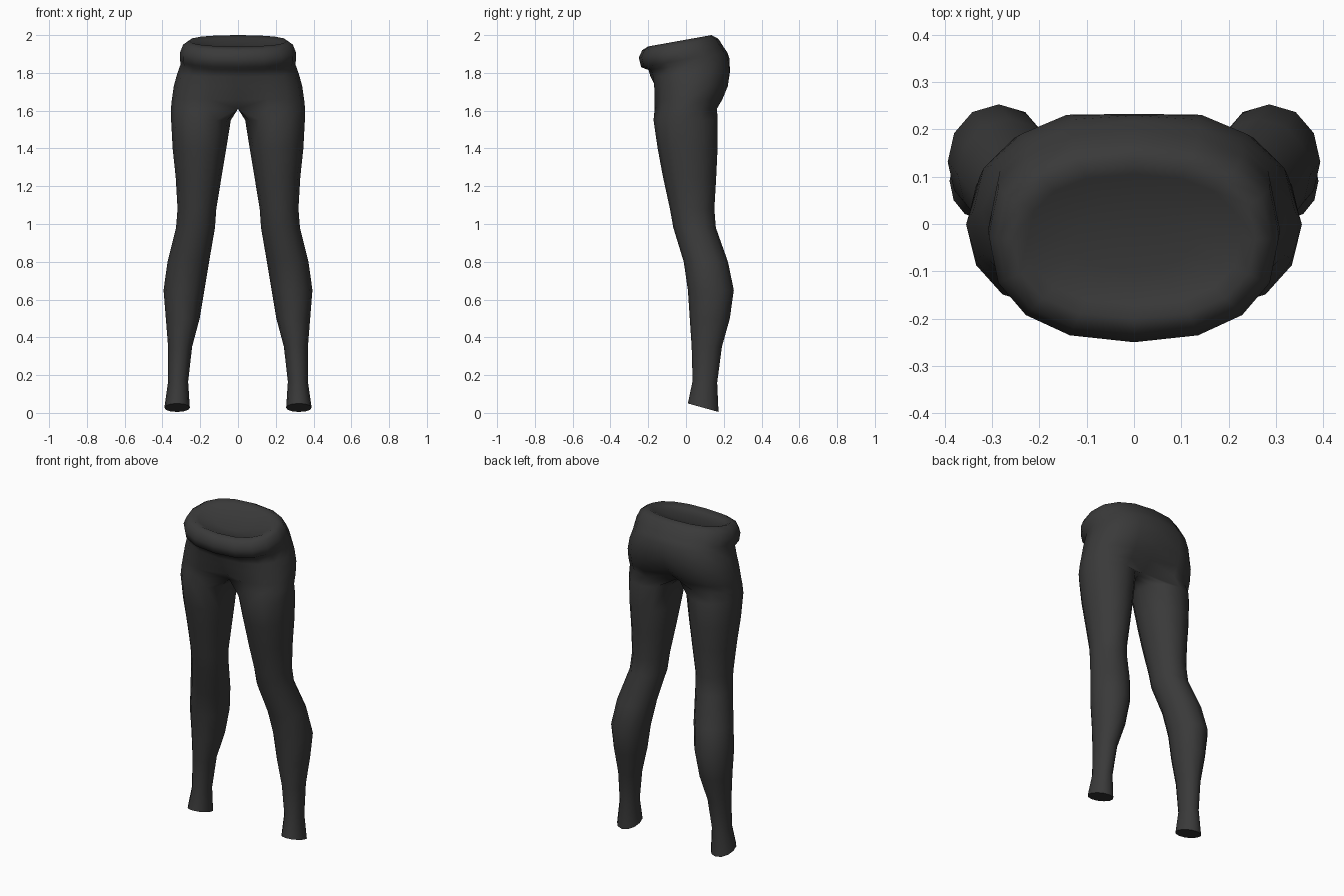
import bpy, bmesh, math

if "Cube" in bpy.data.objects:
    bpy.data.objects.remove(bpy.data.objects["Cube"])

N = 12  # points around each leg

mat = bpy.data.materials.new("charcoal fabric")
mat.diffuse_color = (0.042, 0.042, 0.042, 1)
mat.use_nodes = True
mat.node_tree.nodes["Principled BSDF"].inputs["Base Color"].default_value = mat.diffuse_color

# Leg rings: z front, z back, x inner, x outer, y front, y back
LEG = [
    (0.05, 0.005, 0.255, 0.39, 0.01, 0.172),
    (0.17, 0.16, 0.264, 0.37, 0.035, 0.165),
    (0.35, 0.35, 0.243, 0.37, 0.03, 0.19),
    (0.50, 0.50, 0.203, 0.382, 0.02, 0.232),
    (0.65, 0.65, 0.178, 0.394, 0.01, 0.253),
    (0.80, 0.80, 0.153, 0.373, -0.012, 0.222),
    (0.98, 0.98, 0.122, 0.328, -0.067, 0.158),
    (1.08, 1.08, 0.115, 0.32, -0.085, 0.15),
    (1.25, 1.25, 0.087, 0.33, -0.122, 0.16),
    (1.40, 1.40, 0.062, 0.346, -0.15, 0.167),
    (1.55, 1.55, 0.038, 0.354, -0.172, 0.168),
]

# Hip and waistband half rings:
# z front, z back, x outer, y front, y back, front dip and back dip at the seam
HIP = [
    (1.61, 1.61, 0.355, -0.177, 0.175, 0.09, 0.10),
    (1.66, 1.66, 0.350, -0.178, 0.205, 0.05, 0.06),
    (1.73, 1.73, 0.340, -0.182, 0.235, 0.02, 0.03),
    (1.78, 1.81, 0.322, -0.188, 0.245, 0.0, 0.012),
    (1.815, 1.88, 0.303, -0.198, 0.235, 0.0, 0.006),
    (1.83, 1.91, 0.308, -0.237, 0.218, 0.0, 0.0),
    (1.88, 1.935, 0.307, -0.25, 0.20, 0.0, 0.0),
    (1.92, 1.98, 0.290, -0.232, 0.172, 0.0, 0.0),
    (1.94, 2.00, 0.258, -0.20, 0.135, 0.0, 0.0),
    (1.925, 1.985, 0.225, -0.17, 0.105, 0.0, 0.0),
    (1.925, 1.955, 0.12, -0.10, 0.04, 0.0, 0.0),
]


def spow(v, p):
    return math.copysign(abs(v) ** p, v)


def leg_ring(zf, zb, xi, xo, yf, yb):
    pts = []
    for k in range(-4, 8):
        a = 2 * math.pi * k / N
        t = (1 + math.sin(a)) / 2
        pts.append(((xi + xo) / 2 + (xo - xi) / 2 * spow(math.cos(a), 0.95),
                    yf + (yb - yf) * t, zf + (zb - zf) * t))
    return pts


def hip_ring(zf, zb, xo, yf, yb, df, db):
    pts = []
    for k in range(-4, 5):
        a = math.pi / 2 * k / 4
        t = (1 + spow(math.sin(a), 0.85)) / 2
        y = yf + (yb - yf) * t + (df if k == -4 else -db if k == 4 else 0)
        x = 0 if abs(k) == 4 else xo * math.cos(a) ** 0.85
        pts.append((x, y, zf + (zb - zf) * t))
    first, last = pts[0], pts[-1]
    for i in (1, 2, 3):  # points on the centre plane
        pts.append(tuple(last[j] + (first[j] - last[j]) * i / 4 for j in range(3)))
    return pts


# Leggings: one half lofted from ankle to waist, then mirrored
bm = bmesh.new()
rings = [[bm.verts.new(p) for p in leg_ring(*r)] for r in LEG]
rings += [[bm.verts.new(p) for p in hip_ring(*r)] for r in HIP]
for lower, upper in zip(rings, rings[1:]):
    for i in range(N):
        j = (i + 1) % N
        quad = (lower[i], lower[j], upper[j], upper[i])
        if any(v.co.x > 1e-5 for v in quad):
            bm.faces.new(quad)

# Ankle end and closed waist opening
bm.faces.new(list(reversed(rings[0])))
bm.faces.new(rings[-1][:9])
bmesh.ops.delete(bm, geom=[v for v in bm.verts if not v.link_faces], context='VERTS')
bmesh.ops.recalc_face_normals(bm, faces=bm.faces)

mesh = bpy.data.meshes.new("leggings")
bm.to_mesh(mesh)
bm.free()
mesh.materials.append(mat)
leggings = bpy.data.objects.new("leggings", mesh)
bpy.context.collection.objects.link(leggings)

mirror = leggings.modifiers.new("mirror", 'MIRROR')
mirror.use_clip = True
mirror.merge_threshold = 0.001

bpy.context.view_layer.objects.active = leggings
leggings.select_set(True)
bpy.ops.object.shade_smooth_by_angle(angle=math.radians(60))
